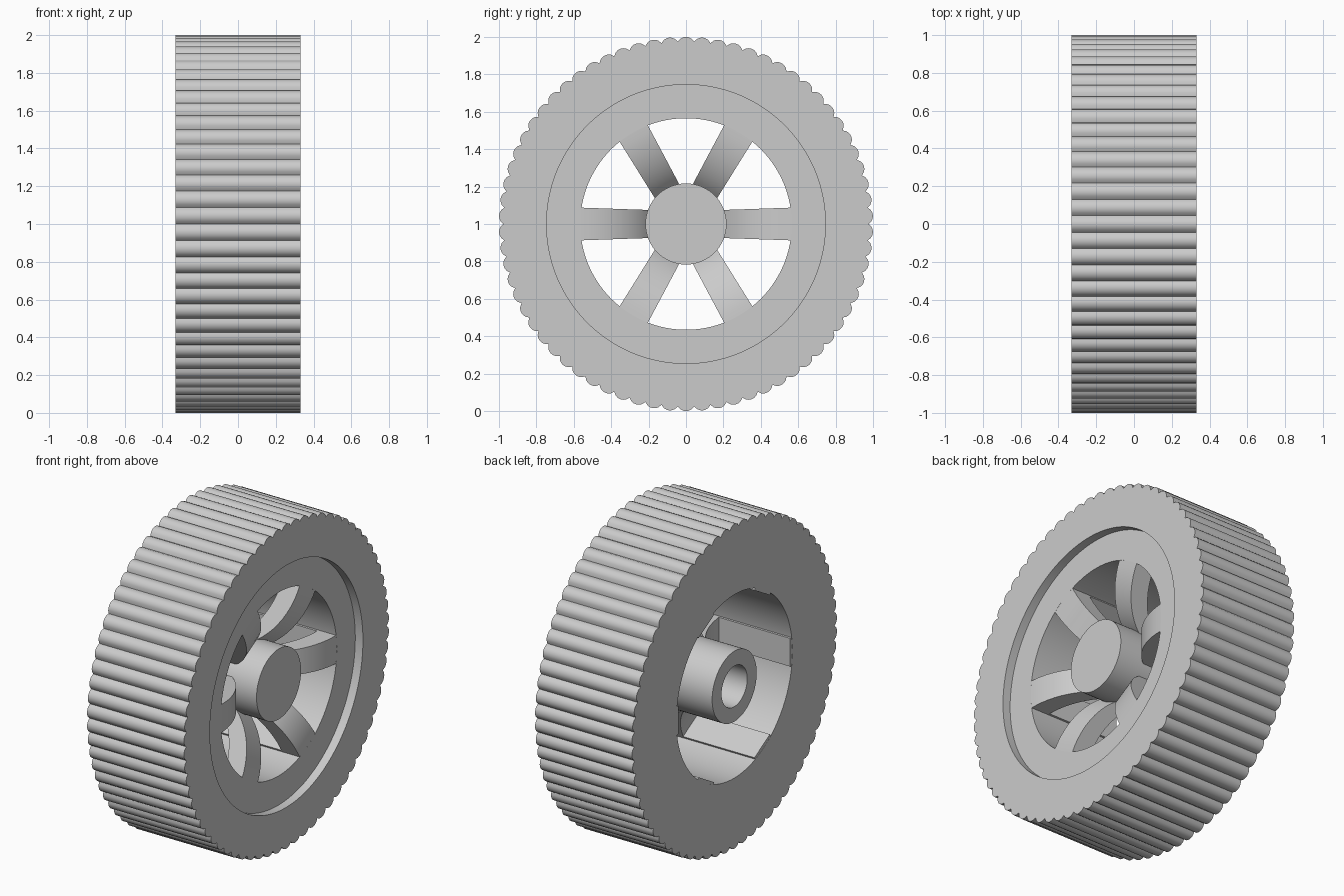
import bpy, bmesh, math
from math import sin, cos, pi, radians

if "Cube" in bpy.data.objects:
    bpy.data.objects.remove(bpy.data.objects["Cube"])

grey = bpy.data.materials.new("light_grey")
grey.diffuse_color = (0.6, 0.6, 0.6, 1)
grey.use_nodes = True
grey.node_tree.nodes["Principled BSDF"].inputs["Base Color"].default_value = grey.diffuse_color
HALF, FACE, HOLE = 0.33, 0.278, 0.565   # half width, recessed rim face, opening radius


def finish(name, bm, angle=30):
    bmesh.ops.recalc_face_normals(bm, faces=bm.faces)
    me = bpy.data.meshes.new(name)
    bm.to_mesh(me)
    bm.free()
    me.materials.append(grey)
    ob = bpy.data.objects.new(name, me)
    bpy.context.collection.objects.link(ob)
    bpy.ops.object.select_all(action='DESELECT')
    ob.select_set(True)
    bpy.context.view_layer.objects.active = ob
    bpy.ops.object.shade_smooth_by_angle(angle=radians(angle))
    return ob


def lathe(name, rings, n, closed):
    """rings: (x, radius or function of angle), turned about the x axle."""
    bm = bmesh.new()
    loops = []
    for x, r in rings:
        loop = []
        for i in range(n):
            a = 2 * pi * i / n
            rad = r(a) if callable(r) else r
            loop.append(bm.verts.new((x, rad * cos(a), 1 + rad * sin(a))))
        loops.append(loop)
    pairs = list(zip(loops, loops[1:])) + ([(loops[-1], loops[0])] if closed else [])
    for p, q in pairs:
        for i in range(n):
            j = (i + 1) % n
            bm.faces.new((p[i], p[j], q[j], q[i]))
    if not closed:
        bm.faces.new(loops[0])
        bm.faces.new(loops[-1])
    return finish(name, bm)


# Tyre and rim: 70 rounded tread ribs outside, recessed rim face on +x
RIBS = 70


def tread(a):
    step = 2 * pi / RIBS
    d = (a % step) - step / 2
    c, rr = 0.95, 0.05
    return c * cos(d) + math.sqrt(max(rr * rr - (c * sin(d)) ** 2, 0))


lathe("tyre_and_rim", [(-HALF, tread), (HALF, tread), (HALF, 0.745),
                       (FACE, 0.745), (FACE, HOLE), (-HALF, HOLE)], RIBS * 6, True)

# Hub with blind axle bore open on -x
lathe("hub", [(0.12, 0.125), (-HALF, 0.125), (-HALF, 0.217), (FACE, 0.217)], 64, False)

# Spokes: curved blades sweeping back to the hub, with a flat foot along the barrel
front = []
STEPS = 10
for i in range(STEPS + 1):
    t = radians(60) * i / STEPS
    front.append((FACE - 0.36 * (1 - cos(t)), 0.57 - 0.37 * sin(t) / sin(radians(60))))
back = [(x - 0.12, min(r, 0.545)) for x, r in reversed(front)]
profile = front + back + [(-HALF + 0.001, 0.545), (-HALF + 0.001, 0.57)]

for k in range(6):
    a = k * pi / 3
    bm = bmesh.new()
    sides = []
    for s in (-1, 1):
        ring = []
        for x, r in profile:
            w = s * (0.075 + 0.0125 * (r - 0.2) / 0.365)
            ring.append(bm.verts.new((x, r * cos(a) - w * sin(a), 1 + r * sin(a) + w * cos(a))))
        sides.append(ring)
        bm.faces.new(ring)
    n = len(profile)
    for i in range(n):
        j = (i + 1) % n
        bm.faces.new((sides[0][i], sides[0][j], sides[1][j], sides[1][i]))
    finish("spoke_%d" % (k + 1), bm)
